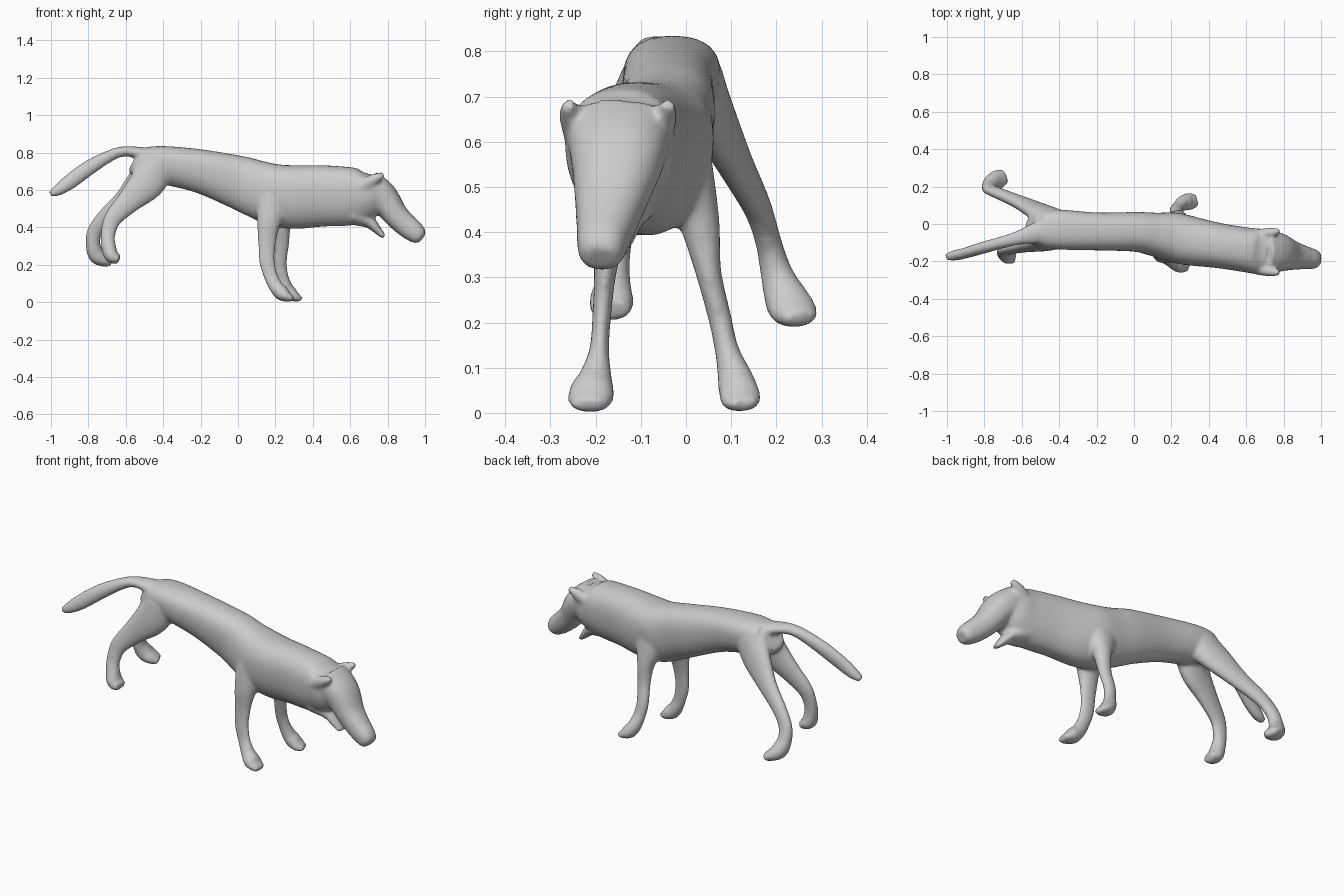
import bpy, bmesh, math
from mathutils import Vector

SIDES = 32
STEPS = 6


def spline(p0, p1, p2, p3, t):
    # Catmull-Rom interpolation of whole stations
    return [0.5 * (2 * b + (c - a) * t + (2 * a - 5 * b + 4 * c - d) * t * t
                   + (3 * b - a - 3 * c + d) * t ** 3)
            for a, b, c, d in zip(p0, p1, p2, p3)]


def loft(bm, stations, power=1.0, taper=0.0):
    # Stations: x, y, z, half width (along y), half depth
    n = len(stations)
    rows = []
    for i in range(n - 1):
        q = [stations[max(0, min(n - 1, i + k))] for k in (-1, 0, 1, 2)]
        rows += [spline(*q, s / STEPS) for s in range(STEPS)]
    rows.append(stations[-1])
    rings = []
    for i, r in enumerate(rows):
        a, b = rows[max(i - 1, 0)], rows[min(i + 1, len(rows) - 1)]
        t = (Vector(b[:3]) - Vector(a[:3])).normalized()
        side = Vector((0, 1, 0))
        side = (side - t * side.dot(t)).normalized()
        up = t.cross(side)
        ring = []
        for k in range(SIDES):
            an = 2 * math.pi * k / SIDES
            c, s = math.cos(an), math.sin(an)
            c = math.copysign(abs(c) ** power, c) * (1 + taper * s)
            s = math.copysign(abs(s) ** power, s)
            ring.append(bm.verts.new(Vector(r[:3]) + side * c * r[3] + up * s * r[4]))
        rings.append(ring)
    faces = []
    for a, b in zip(rings, rings[1:]):
        for k in range(SIDES):
            j = (k + 1) % SIDES
            faces.append(bm.faces.new((a[k], a[j], b[j], b[k])))
    faces.append(bm.faces.new(rings[0][::-1]))
    faces.append(bm.faces.new(rings[-1]))
    bmesh.ops.recalc_face_normals(bm, faces=faces)


bm = bmesh.new()

# Torso and neck
loft(bm, [(-.548, -.02, .758, .07, .06), (-.51, -.025, .738, .09, .088),
          (-.4, -.03, .733, .105, .102), (-.2, -.04, .70, .1, .117),
          (0, -.042, .642, .105, .142), (.1, -.055, .606, .115, .153),
          (.2, -.07, .574, .13, .165), (.3, -.09, .562, .13, .17),
          (.45, -.115, .568, .119, .164), (.6, -.138, .566, .118, .156),
          (.68, -.147, .574, .12, .138), (.745, -.15, .597, .105, .093)], .87, .15)

# Head and muzzle
loft(bm, [(.69, -.148, .628, .12, .085), (.77, -.152, .565, .105, .083),
          (.84, -.167, .47, .08, .068), (.9, -.178, .41, .065, .062),
          (.94, -.185, .378, .057, .057), (.967, -.188, .355, .05, .048),
          (.984, -.19, .341, .038, .032)], .88)

# Lower jaw
loft(bm, [(.62, -.145, .47, .09, .06), (.7, -.15, .43, .06, .035),
          (.74, -.155, .392, .046, .024), (.78, -.16, .348, .03, .013)])

# Ears, mirrored about the head's middle
for s in (-1, 1):
    loft(bm, [(.655, -.15 + s * .09, .615, .03, .035),
              (.72, -.15 + s * .102, .652, .028, .032),
              (.778, -.15 + s * .112, .683, .016, .014)])

# Tail
loft(bm, [(-.46, -.035, .775, .075, .05), (-.56, -.058, .803, .05, .03),
          (-.63, -.077, .803, .037, .028), (-.7, -.097, .775, .033, .033),
          (-.8, -.125, .716, .032, .041),
          (-.9, -.155, .643, .029, .041), (-.96, -.168, .6, .028, .031),
          (-1.003, -.176, .578, .02, .016)])

# Front leg on the -y side
loft(bm, [(.19, -.13, .56, .07, .1), (.165, -.165, .43, .045, .065),
          (.155, -.178, .32, .026, .048), (.155, -.186, .22, .021, .043),
          (.175, -.192, .14, .022, .038), (.205, -.2, .08, .037, .038),
          (.235, -.208, .048, .05, .041), (.265, -.213, .028, .049, .028),
          (.295, -.215, .018, .036, .016)])

# Front leg on the +y side
loft(bm, [(.22, 0, .54, .06, .1), (.235, .03, .42, .045, .05),
          (.235, .05, .31, .029, .038), (.225, .075, .21, .026, .036),
          (.235, .09, .14, .027, .035), (.255, .108, .08, .039, .037),
          (.28, .117, .046, .045, .039), (.308, .122, .028, .045, .026),
          (.337, .13, .017, .032, .014)])

# Hind leg on the -y side
loft(bm, [(-.44, -.07, .72, .07, .1), (-.49, -.095, .635, .052, .095),
          (-.585, -.115, .538, .037, .066), (-.67, -.135, .445, .029, .048),
          (-.695, -.15, .36, .028, .039), (-.692, -.16, .30, .037, .039),
          (-.675, -.165, .247, .05, .038), (-.635, -.168, .228, .043, .024)])

# Hind leg on the +y side
loft(bm, [(-.44, .015, .72, .075, .1), (-.5, .06, .65, .05, .092),
          (-.605, .113, .545, .037, .06), (-.71, .158, .455, .031, .044),
          (-.765, .182, .38, .029, .041), (-.775, .2, .31, .036, .039),
          (-.757, .222, .252, .049, .044), (-.722, .24, .224, .052, .034),
          (-.685, .257, .208, .036, .019)])

# Fuse everything into one smooth skin
mesh = bpy.data.meshes.new("animal_body")
bm.to_mesh(mesh)
bm.free()
body = bpy.data.objects.new("animal_body", mesh)
bpy.context.collection.objects.link(body)
rem = body.modifiers.new("Fuse", 'REMESH')
rem.mode = 'VOXEL'
rem.voxel_size = .009
rem.use_smooth_shade = True
smo = body.modifiers.new("Soften", 'SMOOTH')
smo.factor = .5
smo.iterations = 8
